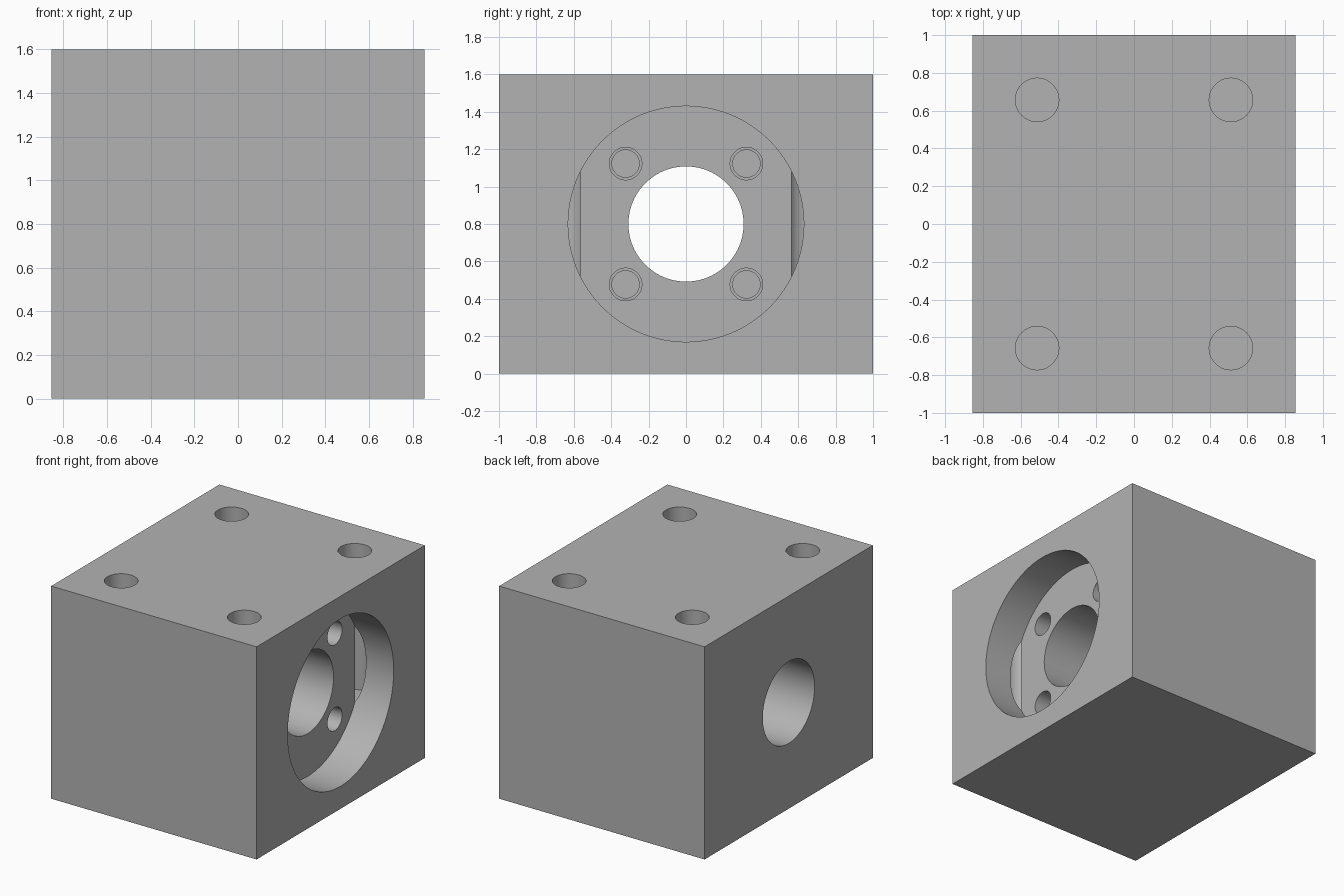
import bpy
from math import pi

default = bpy.data.objects.get("Cube")
if default:
    bpy.data.objects.remove(default, do_unlink=True)

HALF_X, HEIGHT = 0.855, 1.6
MID = HEIGHT / 2
FLOOR = HALF_X - 0.275   # x of the recess floor

grey = bpy.data.materials.new("machined_grey")
grey.use_nodes = True
colour = (0.45, 0.45, 0.45, 1)
grey.diffuse_color = colour
grey.node_tree.nodes["Principled BSDF"].inputs["Base Color"].default_value = colour

# Solid block
bpy.ops.mesh.primitive_cube_add(size=1, location=(0, 0, MID))
block = bpy.context.object
block.name = "bearing_block"
block.scale = (2 * HALF_X, 2, HEIGHT)
bpy.ops.object.transform_apply(location=True, rotation=True, scale=True)
block.data.materials.append(grey)


def drill(axis, radius, start, end, a, b, sides=64):
    """Cut a round hole along x (a, b = y, z) or along z (a, b = x, y)."""
    mid = (start + end) / 2
    along_x = axis == "x"
    bpy.ops.mesh.primitive_cylinder_add(
        vertices=sides, radius=radius, depth=abs(end - start),
        location=(mid, a, b) if along_x else (a, b, mid),
        rotation=(0, pi / 2, 0) if along_x else (0, 0, 0))
    cutter = bpy.context.object
    cutter.hide_render = True
    cutter.data.materials.append(grey)
    bpy.context.view_layer.objects.active = block
    cut = block.modifiers.new("hole", "BOOLEAN")
    cut.operation, cut.solver, cut.object = "DIFFERENCE", "EXACT", cutter
    bpy.ops.object.modifier_apply(modifier=cut.name)
    bpy.data.objects.remove(cutter, do_unlink=True)


# Wide recess and through bore
drill("x", 0.63, FLOOR, HALF_X + 0.1, 0, MID, 128)
drill("x", 0.308, -HALF_X - 0.1, HALF_X + 0.1, 0, MID, 96)

for s in (-1, 1):
    for t in (-1, 1):
        # Stepped screw holes in the recess floor
        y, z = s * 0.323, MID + t * 0.323
        drill("x", 0.087, FLOOR - 0.3, FLOOR + 0.1, y, z)
        drill("x", 0.073, FLOOR - 0.4, FLOOR + 0.05, y, z)
        # Deep mounting holes in the top
        drill("z", 0.115, 0.5, HEIGHT + 0.1, s * 0.513, t * 0.657)

# Smooth bores with sharp rims
bpy.ops.object.select_all(action="DESELECT")
block.select_set(True)
bpy.context.view_layer.objects.active = block
bpy.ops.object.shade_smooth_by_angle(angle=pi / 6)
